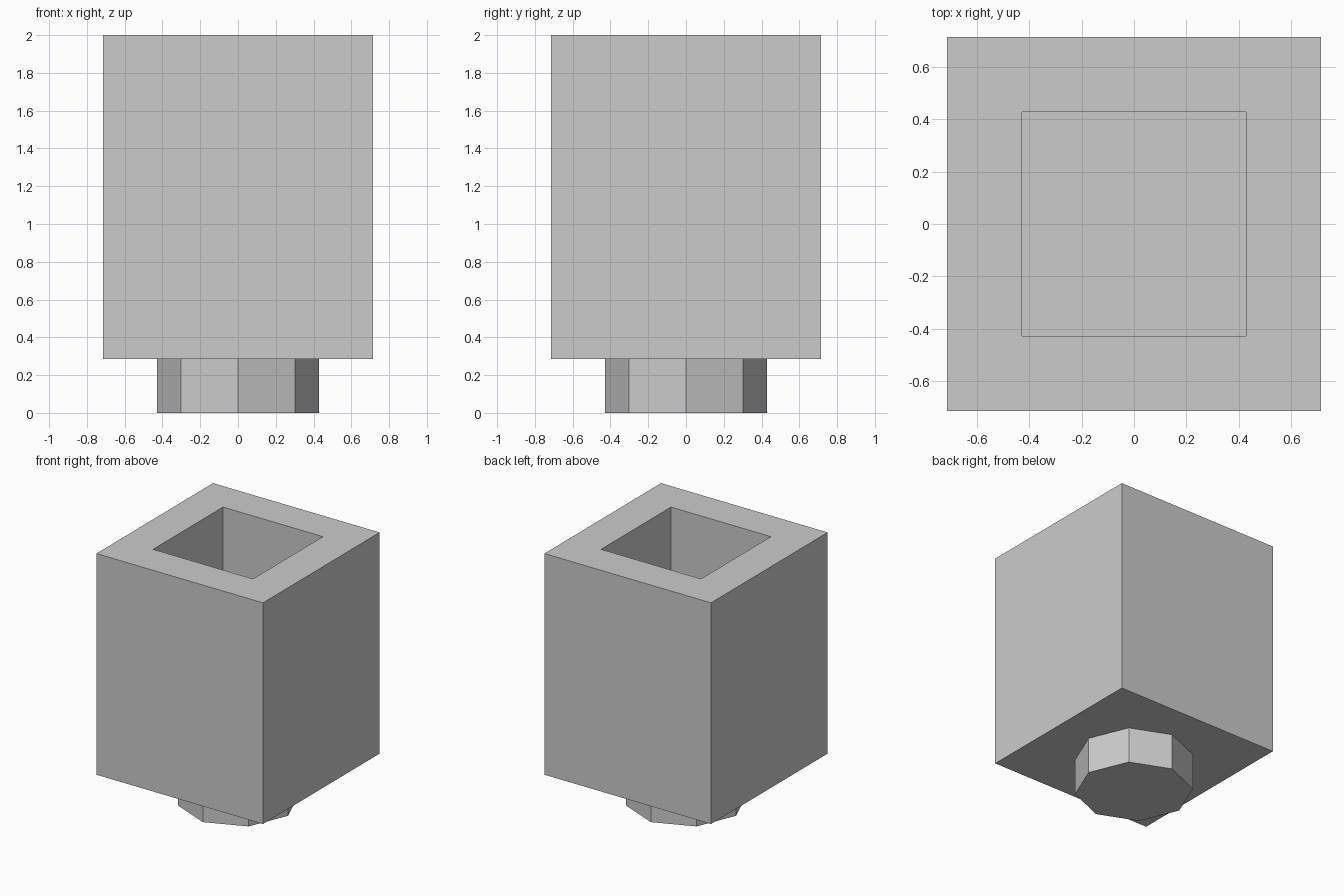
import bpy
import bmesh
from mathutils import Matrix

cube = bpy.data.objects.get("Cube")
if cube:
    bpy.data.objects.remove(cube, do_unlink=True)

UNIT = 1 / 7              # design module
FOOT_H = 2 * UNIT
BODY_W = 10 * UNIT
BODY_H = 12 * UNIT
WALL = 2 * UNIT

grey = bpy.data.materials.new("light_grey")
grey.use_nodes = True
colour = (0.6, 0.6, 0.6, 1)
grey.diffuse_color = colour
grey.node_tree.nodes["Principled BSDF"].inputs["Base Color"].default_value = colour


def add_object(name, bm):
    mesh = bpy.data.meshes.new(name)
    bmesh.ops.recalc_face_normals(bm, faces=bm.faces)
    bm.to_mesh(mesh)
    bm.free()
    mesh.materials.append(grey)
    obj = bpy.data.objects.new(name, mesh)
    bpy.context.collection.objects.link(obj)
    return obj


# Square body, with its top inset and pushed down into an open cavity
bm = bmesh.new()
bmesh.ops.create_cube(bm, size=1, matrix=Matrix.Translation((0, 0, FOOT_H + BODY_H / 2))
                      @ Matrix.Diagonal((BODY_W, BODY_W, BODY_H, 1)))
top = max(bm.faces, key=lambda f: f.calc_center_median().z)
bmesh.ops.inset_region(bm, faces=[top], thickness=WALL, use_even_offset=True)
floor = bmesh.ops.extrude_discrete_faces(bm, faces=[top])["faces"][0]
bmesh.ops.translate(bm, verts=floor.verts, vec=(0, 0, WALL - BODY_H))
add_object("hollow_body", bm)

# Octagonal foot
bm = bmesh.new()
bmesh.ops.create_cone(bm, cap_ends=True, segments=8, radius1=3 * UNIT, radius2=3 * UNIT,
                      depth=FOOT_H, matrix=Matrix.Translation((0, 0, FOOT_H / 2)))
add_object("octagonal_foot", bm)
